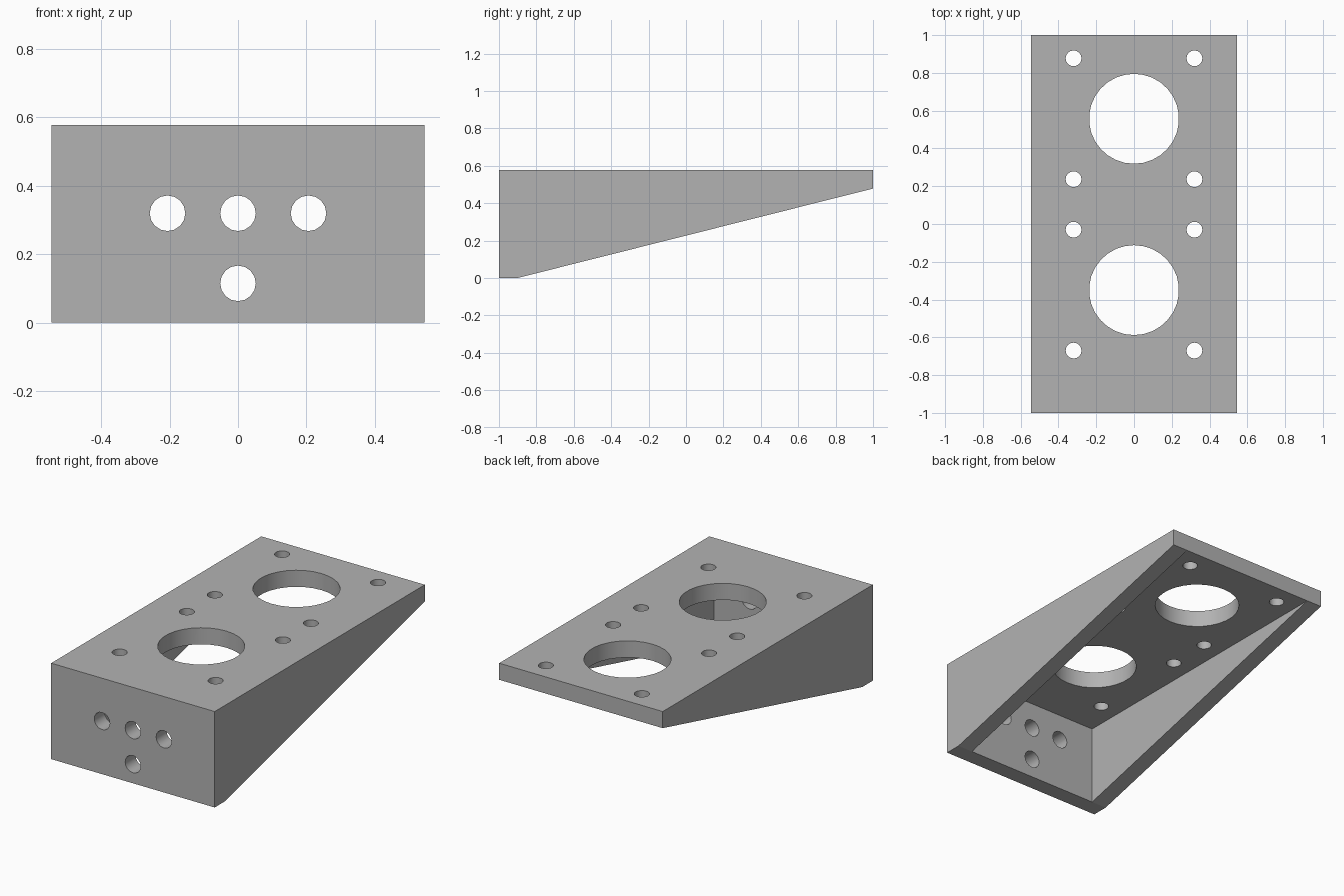
import bpy, bmesh, math
from mathutils import Matrix

cube = bpy.data.objects.get("Cube")
if cube:
    bpy.data.objects.remove(cube, do_unlink=True)

HALF_W, HEIGHT, WALL = 0.545, 0.578, 0.1
CEILING = HEIGHT - WALL

grey = bpy.data.materials.new("plain grey")
grey.use_nodes = True
colour = (0.45, 0.45, 0.45, 1)
grey.diffuse_color = colour
grey.node_tree.nodes["Principled BSDF"].inputs["Base Color"].default_value = colour


def add_object(name, bm):
    bmesh.ops.recalc_face_normals(bm, faces=bm.faces)
    mesh = bpy.data.meshes.new(name)
    bm.to_mesh(mesh)
    bm.free()
    obj = bpy.data.objects.new(name, mesh)
    bpy.context.collection.objects.link(obj)
    mesh.materials.append(grey)
    return obj


def side_extrusion(name, profile, half_width):
    """Extrude a (y, z) side profile across the width."""
    bm = bmesh.new()
    face = bm.faces.new([bm.verts.new((-half_width, y, z)) for y, z in profile])
    grown = bmesh.ops.extrude_face_region(bm, geom=[face])
    verts = [g for g in grown["geom"] if isinstance(g, bmesh.types.BMVert)]
    bmesh.ops.translate(bm, verts=verts, vec=(2 * half_width, 0, 0))
    return add_object(name, bm)


def add_drill(bm, centre, radius, sides, along_y=False):
    turn = Matrix.Rotation(math.pi / 2, 4, 'X') if along_y else Matrix()
    bmesh.ops.create_cone(bm, cap_ends=True, segments=sides, radius1=radius,
                          radius2=radius, depth=0.24,
                          matrix=Matrix.Translation(centre) @ turn)


# Wedge-shaped housing
housing = side_extrusion("wedge_housing", [
    (-1, 0), (-1 + WALL, 0), (1, CEILING), (1, HEIGHT), (-1, HEIGHT)], HALF_W)

# Hollow open at the bottom, running out at the thin back edge
hollow = side_extrusion("hollow_cutter", [
    (-1 + WALL, -0.1), (0.999, -0.1), (0.999, CEILING), (-1 + WALL, CEILING)],
    HALF_W - WALL)

# Two large openings in the top, each with four screw holes
bm = bmesh.new()
for y in (0.557, -0.35):
    add_drill(bm, (0, y, HEIGHT - WALL / 2), 0.238, 30)
    for x in (-0.32, 0.32):
        for dy in (-0.32, 0.32):
            add_drill(bm, (x, y + dy, HEIGHT - WALL / 2), 0.042, 16)

# Four holes in the front wall
for x, z in ((-0.206, 0.32), (0, 0.32), (0.206, 0.32), (0, 0.115)):
    add_drill(bm, (x, -1 + WALL / 2, z), 0.052, 16, along_y=True)
drills = add_object("hole_cutters", bm)

# Cut the hollow and holes, then bake the result
for cutter in (hollow, drills):
    cut = housing.modifiers.new(cutter.name, 'BOOLEAN')
    cut.operation = 'DIFFERENCE'
    cut.solver = 'EXACT'
    cut.object = cutter
depsgraph = bpy.context.evaluated_depsgraph_get()
result = bpy.data.meshes.new_from_object(housing.evaluated_get(depsgraph))
housing.modifiers.clear()
housing.data = result
for cutter in (hollow, drills):
    bpy.data.objects.remove(cutter, do_unlink=True)

# Smooth hole walls, sharp edges elsewhere
bpy.ops.object.select_all(action='DESELECT')
housing.select_set(True)
bpy.context.view_layer.objects.active = housing
bpy.ops.object.shade_smooth_by_angle(angle=math.radians(30))
# Keep the shallow bend under the front wall crisp as well
for edge in housing.data.edges:
    a, b = (housing.data.vertices[i].co for i in edge.vertices)
    if max(a.z, b.z) < 0.001:
        edge.use_edge_sharp = True
